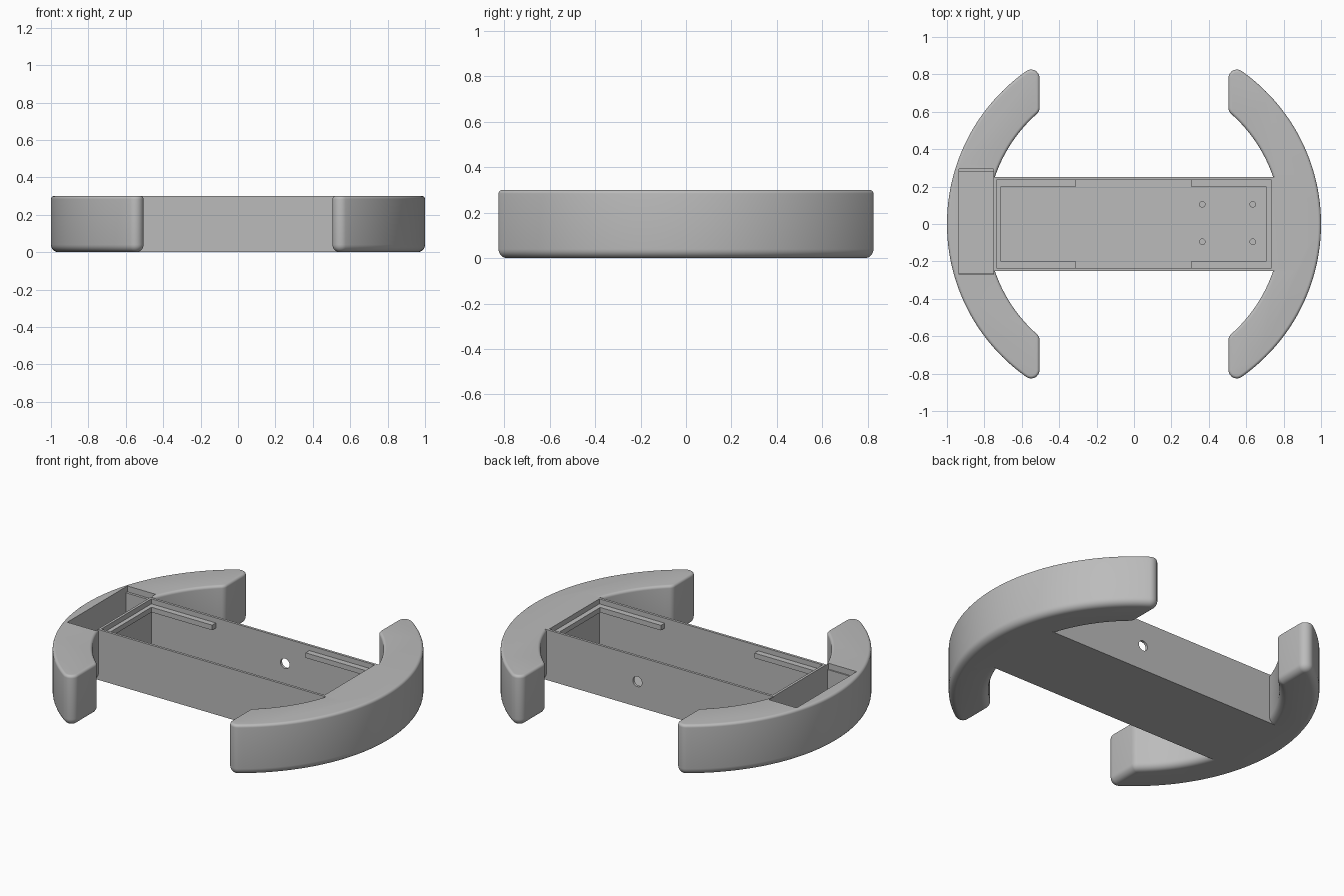
import bpy, bmesh, math
from mathutils import Vector

if "Cube" in bpy.data.objects:
    bpy.data.objects.remove(bpy.data.objects["Cube"])

grey = bpy.data.materials.new("plain grey")
grey.diffuse_color = (0.5, 0.5, 0.5, 1)
grey.use_nodes = True
grey.node_tree.nodes["Principled BSDF"].inputs["Base Color"].default_value = grey.diffuse_color
H = 0.30


def make(name, bm):
    bmesh.ops.recalc_face_normals(bm, faces=bm.faces)
    me = bpy.data.meshes.new(name)
    bm.to_mesh(me)
    bm.free()
    me.materials.append(grey)
    ob = bpy.data.objects.new(name, me)
    bpy.context.collection.objects.link(ob)
    return ob


def box(name, x0, x1, y0, y1, z0, z1):
    bm = bmesh.new()
    bmesh.ops.create_cube(bm, size=1)
    for v in bm.verts:
        v.co = Vector(((x0 + x1) / 2 + v.co.x * (x1 - x0),
                       (y0 + y1) / 2 + v.co.y * (y1 - y0),
                       (z0 + z1) / 2 + v.co.z * (z1 - z0)))
    return make(name, bm)


def rod(name, centre, radius, length, axis):
    bm = bmesh.new()
    bmesh.ops.create_cone(bm, cap_ends=True, segments=32, radius1=radius,
                          radius2=radius, depth=length)
    q = Vector((0, 0, 1)).rotation_difference(Vector(axis))
    for v in bm.verts:
        v.co = q @ v.co + Vector(centre)
    return make(name, bm)


def combine(target, other, op):
    other.hide_render = True
    mod = target.modifiers.new(op, 'BOOLEAN')
    mod.operation = op
    mod.solver = 'EXACT'
    mod.object = other
    bpy.context.view_layer.objects.active = target
    bpy.ops.object.modifier_apply(modifier=mod.name)
    bpy.data.objects.remove(other)


# Curved bumper: crescent outline inset by d, with rounded corners
R_OUT, R_IN, CUT, F = 1.0, 0.785, 0.505, 0.045


def outline(d):
    cx = CUT + F
    tip = Vector((cx, math.sqrt((R_OUT - F) ** 2 - cx ** 2)))
    heel = Vector((cx, math.sqrt((R_IN + F) ** 2 - cx ** 2)))
    a1, a2 = math.atan2(tip.y, tip.x), math.atan2(heel.y, heel.x)

    def arc(c, r, a, b, n):
        return [Vector((c[0] + r * math.cos(a + (b - a) * i / n),
                        c[1] + r * math.sin(a + (b - a) * i / n)))
                for i in range(n + 1)]
    half = arc((0, 0), R_OUT - d, 0, a1, 40)[:-1]
    half += arc(tip, F - d, a1, math.pi, 10)
    half += arc(heel, F - d, math.pi, math.pi + a2, 6)
    half += arc((0, 0), R_IN + d, a2, 0, 28)[1:]
    return half + [Vector((p.x, -p.y)) for p in reversed(half[1:-1])]


def bumper(name, side):
    rb, rt, n = 0.04, 0.016, 6
    levels = []
    for i in range(n + 1):
        t = i / n * math.pi / 2
        levels.append((rb * (1 - math.sin(t)), rb * (1 - math.cos(t))))
    for i in range(n + 1):
        t = i / n * math.pi / 2
        levels.append((rt * (1 - math.cos(t)), H - rt + rt * math.sin(t)))
    bm = bmesh.new()
    rings = [[bm.verts.new((side * p.x, p.y, z)) for p in outline(d)]
             for d, z in levels]
    for a, b in zip(rings, rings[1:]):
        for i in range(len(a)):
            j = (i + 1) % len(a)
            bm.faces.new((a[i], a[j], b[j], b[i]))
    bm.faces.new(rings[0])
    bm.faces.new(rings[-1])
    return make(name, bm)


# Body: tray joined with both bumpers
body = box("body", -0.86, 0.86, -0.25, 0.25, 0, H)
for side in (-1, 1):
    combine(body, bumper("bumper", side), 'UNION')

# Openings: main tray, side pocket with lid step, cable holes, screw holes
cutters = [
    box("tray_cut", -0.735, 0.735, -0.235, 0.235, 0.02, 0.4),
    box("pocket_cut", -0.935, -0.75, -0.262, 0.28, 0.02, 0.4),
    box("pocket_lid_cut", -0.935, -0.75, -0.27, 0.295, 0.265, 0.4),
    rod("wall_hole", (0.145, 0.245, 0.15), 0.03, 0.08, (0, 1, 0)),
    rod("end_hole", (-0.7425, 0.165, 0.14), 0.06, 0.03, (1, 0, 0)),
]
cutters += [rod("screw_hole", (x, y, 0.02), 0.015, 0.02, (0, 0, 1))
            for x in (0.365, 0.635) for y in (-0.095, 0.105)]
for c in cutters:
    combine(body, c, 'DIFFERENCE')

# Lid rails: a U-shaped ledge at each end of the tray
for side, end, inner, tag in ((-1, 0.31, 0.71, "left"), (1, 0.305, 0.705, "right")):
    xs = sorted((side * inner, side * 0.737))
    box(tag + "_end_rail", *xs, -0.237, 0.237, 0.24, 0.27)
    xs = sorted((side * end, side * inner))
    for s, where in ((-1, "front"), (1, "back")):
        ys = sorted((s * 0.2, s * 0.237))
        box(f"{tag}_{where}_rail", *xs, *ys, 0.24, 0.27)

# Smooth the rounded surfaces, keep hard edges
bpy.ops.object.select_all(action='DESELECT')
body.select_set(True)
bpy.context.view_layer.objects.active = body
bpy.ops.object.shade_smooth_by_angle(angle=math.radians(30))
